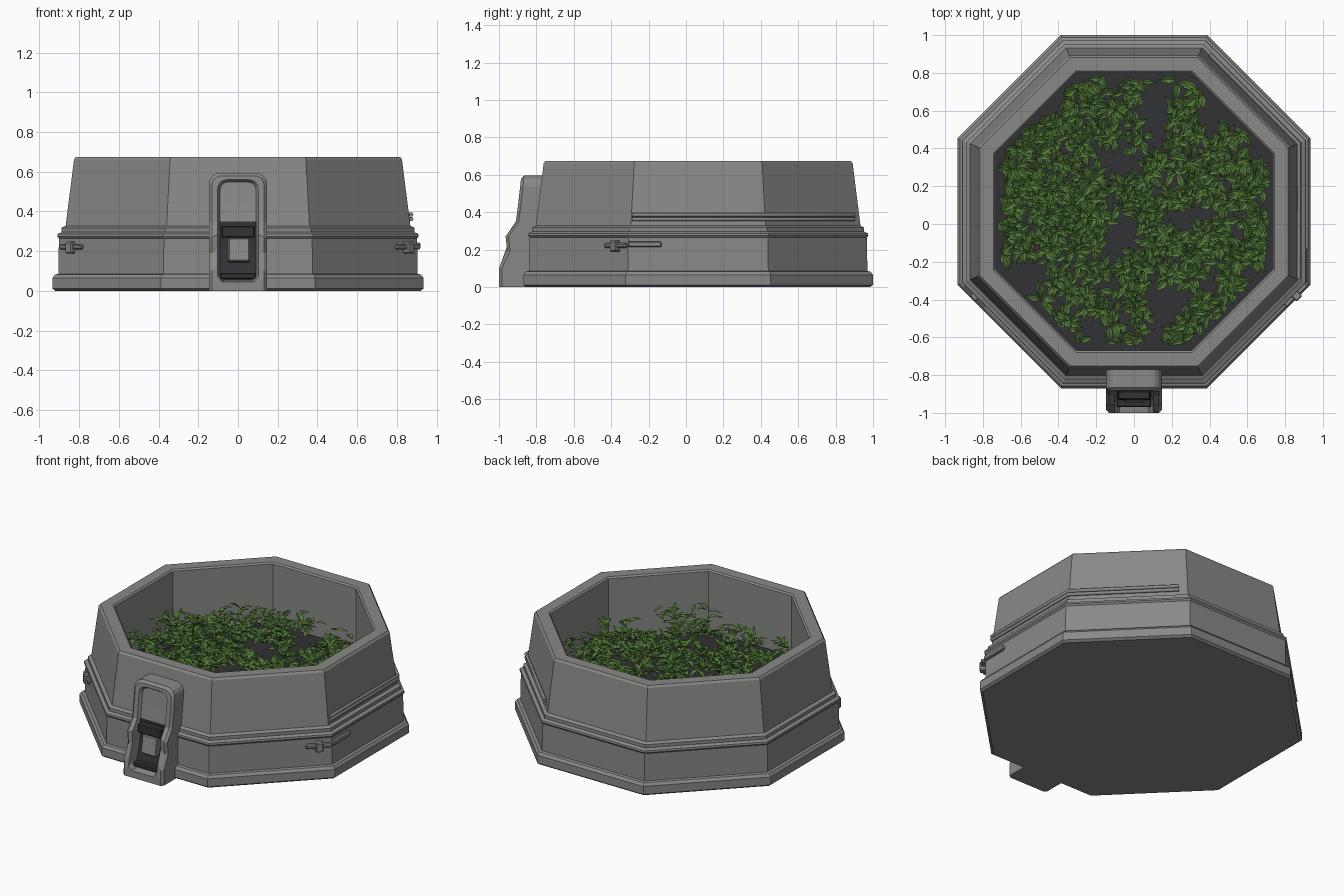
import bpy, bmesh, math, random
from mathutils import Vector, Matrix

if "Cube" in bpy.data.objects:
    bpy.data.objects.remove(bpy.data.objects["Cube"])

random.seed(7)
CY = 0.065            # octagon centre in y
FLOOR = 0.27


def material(name, rgb):
    m = bpy.data.materials.new(name)
    m.diffuse_color = (*rgb, 1)
    m.use_nodes = True
    m.node_tree.nodes["Principled BSDF"].inputs["Base Color"].default_value = m.diffuse_color
    return m


GREY = material("warm grey", (0.25, 0.25, 0.24))
DARK = material("dark soil", (0.032, 0.032, 0.035))
GREEN = material("leaf green", (0.085, 0.19, 0.04))


def finish(bm, name, mats, recalc=True):
    if recalc:
        bmesh.ops.recalc_face_normals(bm, faces=bm.faces)
    me = bpy.data.meshes.new(name)
    bm.to_mesh(me)
    bm.free()
    for m in mats:
        me.materials.append(m)
    ob = bpy.data.objects.new(name, me)
    bpy.context.collection.objects.link(ob)
    return ob


def octagon(bm, apothem, z):
    r = apothem / math.cos(math.pi / 8)
    return [bm.verts.new((r * math.cos(a), CY + r * math.sin(a), z))
            for a in (math.pi / 8 + k * math.pi / 4 for k in range(8))]


def bridge(bm, a, b):
    n = len(a)
    return [bm.faces.new((a[i], a[(i + 1) % n], b[(i + 1) % n], b[i])) for i in range(n)]


# octagonal tub: profile of (apothem, z) swept round eight sides
profile = [(.92, 0), (.935, .012), (.935, .065), (.922, .082), (.905, .086), (.902, .265),
           (.91, .275), (.908, .287), (.888, .296), (.888, .318), (.868, .328),
           (.826, .662), (.816, .675), (.745, .675), (.735, .666), (.735, FLOOR)]
bm = bmesh.new()
rings = [octagon(bm, a, z) for a, z in profile]
for a, b in zip(rings, rings[1:]):
    bridge(bm, a, b)
bm.faces.new(rings[0])
floor = bm.faces.new(rings[-1])
floor.material_index = 1
finish(bm, "planter_tub", [GREY, DARK])

# front latch frame: rounded outline following a bent side profile
side = [(0, -1.0), (.10, -1.0), (.19, -.955), (.27, -.965), (.345, -.91), (.46, -.895), (.60, -.88)]


def front_y(z):
    for (z0, y0), (z1, y1) in zip(side, side[1:]):
        if z <= z1:
            return y0 + (y1 - y0) * max(0, z - z0) / (z1 - z0)
    return side[-1][1]


def outline(w, z0, z1, r):
    """Right half going up; mirrored for the left half."""
    half = [(w - r * .5 if z0 > 0 else w, z0)]
    half += [(w, z0 + (z1 - r - z0) * t) for t in (.06, .19, .36, .51, .65, .85, 1)]
    half += [(w - r + r * math.cos(a), z1 - r + r * math.sin(a))
             for a in (math.pi / 8 * k for k in range(1, 5))]
    return half + [(-x, z) for x, z in reversed(half)]


def loop(bm, pts, yfun):
    return [bm.verts.new((x, yfun(z), z)) for x, z in pts]


bm = bmesh.new()
outer = outline(.147, 0, .595, .06)
lip = outline(.132, 0, .58, .05)
hole = outline(.102, .045, .56, .045)
well = outline(.09, .055, .548, .04)
loops = [loop(bm, outer, lambda z: -.74),
         loop(bm, outer, lambda z: front_y(z) + .015),
         loop(bm, lip, front_y),
         loop(bm, hole, front_y),
         loop(bm, well, lambda z: front_y(z) + (.02 if z > .33 else .065))]
for a, b in zip(loops, loops[1:]):
    bridge(bm, a, b)
w = loops[-1]
n = len(w)
for i in range(n // 2 - 1):                      # back wall of the recess
    f = bm.faces.new((w[i], w[i + 1], w[n - 2 - i], w[n - 1 - i]))
    f.material_index = int(f.calc_center_median().z < .32)
finish(bm, "latch_frame", [GREY, DARK])


def box(name, centre, size, mat=GREY, turn=0, tilt=0, bevel=.006):
    bm = bmesh.new()
    bmesh.ops.create_cube(bm, size=1)
    bmesh.ops.scale(bm, vec=size, verts=bm.verts)
    bmesh.ops.bevel(bm, geom=bm.edges[:], offset=bevel, segments=1, affect='EDGES')
    rot = Matrix.Rotation(turn, 4, 'Z') @ Matrix.Rotation(tilt, 4, 'X')
    bmesh.ops.transform(bm, matrix=Matrix.Translation(centre) @ rot, verts=bm.verts)
    return finish(bm, name, [mat])


# latch insides: dark slot, grey tongue and bottom sill
box("latch_dark_slot", (0, -.9, .298), (.17, .06, .06), DARK)
box("latch_tongue", (.005, -.915, .205), (.11, .05, .12), GREY, tilt=-.15)
box("latch_sill", (0, -.945, .075), (.18, .05, .03), DARK)


def rail(name, pts, radius):
    cu = bpy.data.curves.new(name, 'CURVE')
    cu.dimensions = '3D'
    cu.bevel_depth = radius
    cu.bevel_resolution = 1
    cu.use_fill_caps = True
    sp = cu.splines.new('POLY')
    sp.points.add(len(pts) - 1)
    for p, c in zip(sp.points, pts):
        p.co = (*c, 1)
    cu.materials.append(GREY)
    bpy.context.collection.objects.link(bpy.data.objects.new(name, cu))


# double rail on the right and back-right sides
for name, z, a in (("side_rail_upper", .385, .873), ("side_rail_lower", .362, .873)):
    c = a * math.tan(math.pi / 8)
    rail(name, [(a, -.29, z), (a, CY + c, z), (c + .04, CY + a - .04, z)], .011)

# small catches wrapping the front corners
for s, label in ((1, "right"), (-1, "left")):
    turn = -s * math.pi / 4
    out = .905 if s > 0 else .885
    box(label + "_catch_bar", (s * out, -.22, .228), (.03, .18, .03))
    box(label + "_catch_arm", (s * (out - .05), -.375, .222), (.03, .16, .025), turn=turn)
    box(label + "_catch_knob", (s * (out - .045), -.38, .218), (.045, .045, .06), turn=turn)

# foliage: sprigs of folded pointed leaves, thinned where soil shows
GAPS = [(.42, .58, .13), (-.08, -.06, .12), (-.58, -.28, .12), (.16, -.42, .13),
        (.1, .62, .1), (.62, -.3, .1), (-.15, .36, .09), (.32, .05, .1), (-.2, -.55, .08)]


def inside(p, limit=.725):
    x, y = abs(p.x), abs(p.y - CY)
    return max(x, y, (x + y) / math.sqrt(2)) < limit


def leaf(bm, base, direction, length, width):
    d = direction.normalized()
    s = d.cross(Vector((0, 0, 1))).normalized() * width / 2
    up = s.cross(d).normalized() * width * .25
    mid = base + d * length * .4
    tip = base + d * length - Vector((0, 0, length * .15))
    if not (inside(tip) and inside(mid + s) and inside(mid - s)) or tip.z < FLOOR + .004:
        return
    b, l, r, t = (bm.verts.new(v) for v in (base, mid + s + up, mid - s + up, tip))
    m = bm.verts.new(mid)
    for f in ((b, m, l), (b, r, m), (m, t, l), (m, r, t)):
        bm.faces.new(f)


bm = bmesh.new()
count = 0
while count < 330:
    p = Vector((random.uniform(-.72, .72), CY + random.uniform(-.72, .72), 0))
    if not inside(p, .71) or any(math.hypot(p.x - x, p.y - y) < r for x, y, r in GAPS):
        continue
    count += 1
    edge = not inside(p, .56)
    top = random.uniform(.02, .23 if edge and random.random() < .55 else .12)
    turn = random.uniform(0, math.tau)
    for k in range(8):
        a = turn + k * 2.4 + random.uniform(-.4, .4)
        base = p + Vector((random.uniform(-.02, .02), random.uniform(-.02, .02),
                           FLOOR + top * random.uniform(.45, 1)))
        if inside(base):
            leaf(bm, base, Vector((math.cos(a), math.sin(a), random.uniform(-.1, .9))),
                 random.uniform(.06, .11), random.uniform(.028, .045))
finish(bm, "foliage", [GREEN], recalc=False)
